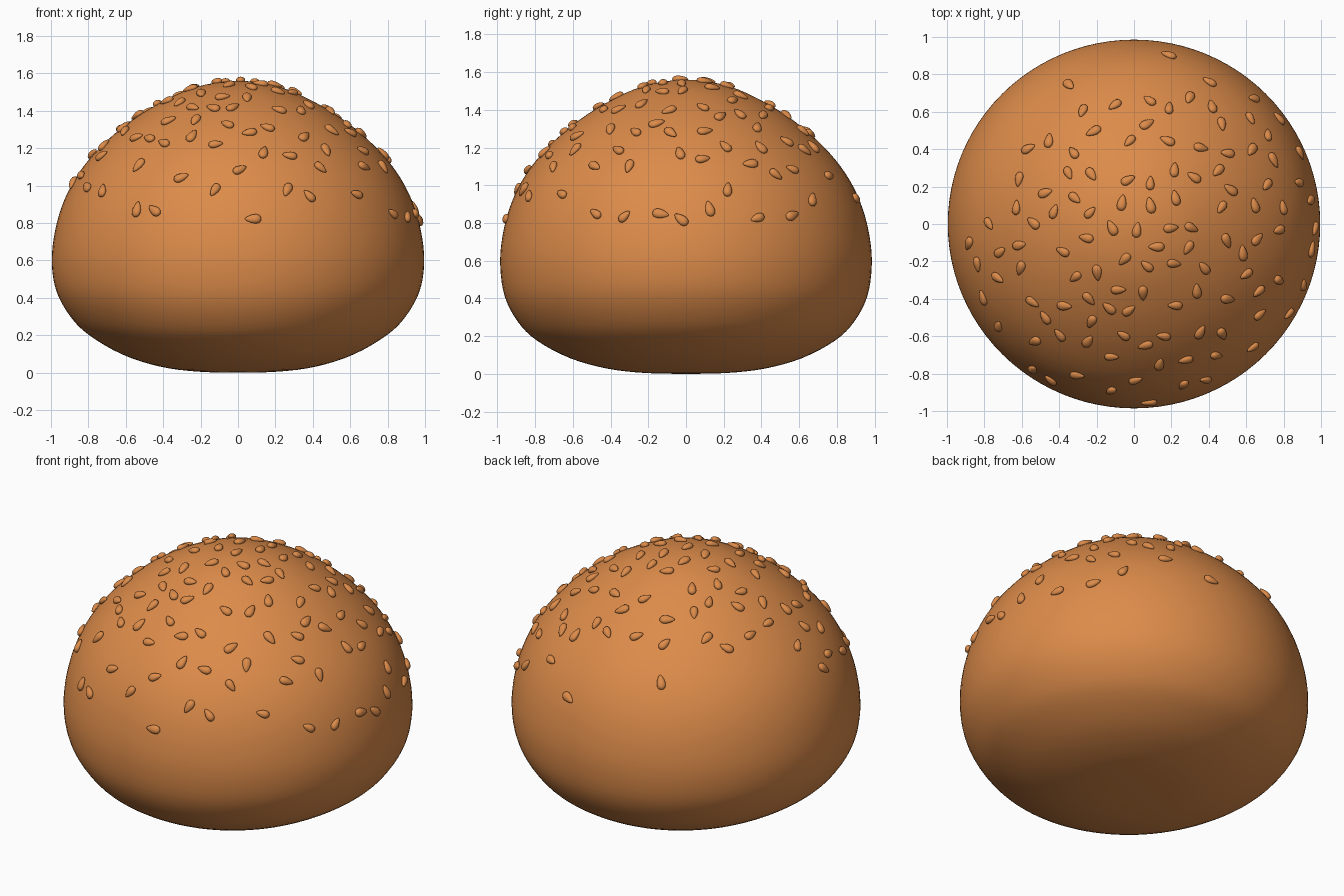
import bpy, bmesh, math, random
from mathutils import Vector, Matrix

cube = bpy.data.objects.get("Cube")
if cube:
    bpy.data.objects.remove(cube, do_unlink=True)

SEGMENTS = 96
SEED_COUNT = 118
SEED_GAP = 0.105
random.seed(11)

# Bun profile as (radius, height), from the underside to the crown
PROFILE = [Vector(p) for p in (
    (0, 0), (0.22, 0.005), (0.42, 0.03), (0.62, 0.09), (0.8, 0.19),
    (0.9, 0.29), (0.97, 0.42), (0.995, 0.57), (0.985, 0.72), (0.945, 0.88),
    (0.875, 1.03), (0.77, 1.17), (0.62, 1.31), (0.44, 1.43),
    (0.23, 1.525), (0, 1.56))]


def make_material(name, color):
    mat = bpy.data.materials.new(name)
    mat.use_nodes = True
    mat.diffuse_color = color
    mat.node_tree.nodes["Principled BSDF"].inputs["Base Color"].default_value = color
    return mat


def make_object(name, bm, mat):
    bmesh.ops.recalc_face_normals(bm, faces=bm.faces)
    for face in bm.faces:
        face.smooth = True
    mesh = bpy.data.meshes.new(name)
    bm.to_mesh(mesh)
    bm.free()
    mesh.materials.append(mat)
    obj = bpy.data.objects.new(name, mesh)
    bpy.context.collection.objects.link(obj)
    return obj


def smooth_curve(points, steps=4):
    """Pass a rounded curve through the profile, level at both poles."""
    mirror = Vector((-1, 1))
    padded = [points[1] * mirror, *points, points[-2] * mirror]
    curve = []
    for a, b, c, d in zip(padded, padded[1:], padded[2:], padded[3:]):
        for i in range(steps):
            t = i / steps
            curve.append(b + (c - a) * t / 2 + (a - b * 2.5 + c * 2 - d / 2) * t ** 2
                         + (b * 3 - a - c * 3 + d) * t ** 3 / 2)
    return curve + [points[-1]]


def dome_point(radius):
    """Height and outward slope of the upper bun at a given radius."""
    for low, high in zip(curve[::-1][1:], curve[::-1]):
        if high.x <= radius <= low.x:
            t = (radius - high.x) / (low.x - high.x)
            edge = low - high
            return high.y + edge.y * t, Vector((-edge.y, edge.x)).normalized()


crust = make_material("baked crust", (0.72, 0.26, 0.068, 1))
curve = smooth_curve(PROFILE)

# Bun: revolved profile, with a slightly saddle-shaped underside
bm = bmesh.new()
verts = [bm.verts.new((p.x, 0, p.y)) for p in curve]
edges = [bm.edges.new(pair) for pair in zip(verts, verts[1:])]
bmesh.ops.spin(bm, geom=verts + edges, axis=(0, 0, 1), cent=(0, 0, 0),
               angle=math.tau, steps=SEGMENTS, use_duplicate=False)
bmesh.ops.remove_doubles(bm, verts=bm.verts, dist=0.0005)
for v in bm.verts:
    if v.co.z < 0.6:
        turn = math.cos(2 * math.atan2(v.co.y, v.co.x))
        v.co.z += 0.1 * v.co.z * turn * (1 - v.co.z / 0.6)
    v.co.y *= 0.99
make_object("bun", bm, crust)

# Seed positions: even over the dome as seen from above, sparse at the back
spots = []
for attempt in range(20000):
    if len(spots) == SEED_COUNT:
        break
    radius = 0.965 * math.sqrt(random.random())
    angle = random.uniform(0, math.tau)
    spot = Vector((radius * math.cos(angle), radius * math.sin(angle)))
    bare = radius > 0.72 and spot.y - 0.6 * spot.x > 0.55
    if bare and random.random() < 0.97:
        continue
    if all((spot - other).length > SEED_GAP for other in spots):
        spots.append(spot)

# Seeds: teardrops lying flat on the crust
bm = bmesh.new()
for spot in spots:
    height, slope = dome_point(spot.length)
    outward = spot.normalized()
    normal = Vector((outward.x * slope.x, outward.y * slope.x, slope.y))
    place = Vector((spot.x, spot.y * 0.99, height)) + normal * 0.006
    rotation = normal.to_track_quat("Z", "Y").to_matrix().to_4x4()
    matrix = (Matrix.Translation(place) @ rotation
              @ Matrix.Rotation(random.uniform(0, math.tau), 4, "Z"))
    seed = bmesh.ops.create_uvsphere(bm, u_segments=14, v_segments=8, radius=1)
    size = random.uniform(0.92, 1.08)
    for v in seed["verts"]:
        taper = 1 - 0.38 * v.co.x
        v.co = matrix @ Vector((v.co.x * 0.042 * size,
                                v.co.y * 0.023 * taper * size,
                                v.co.z * 0.017 * taper))
make_object("sesame_seeds", bm, crust)
